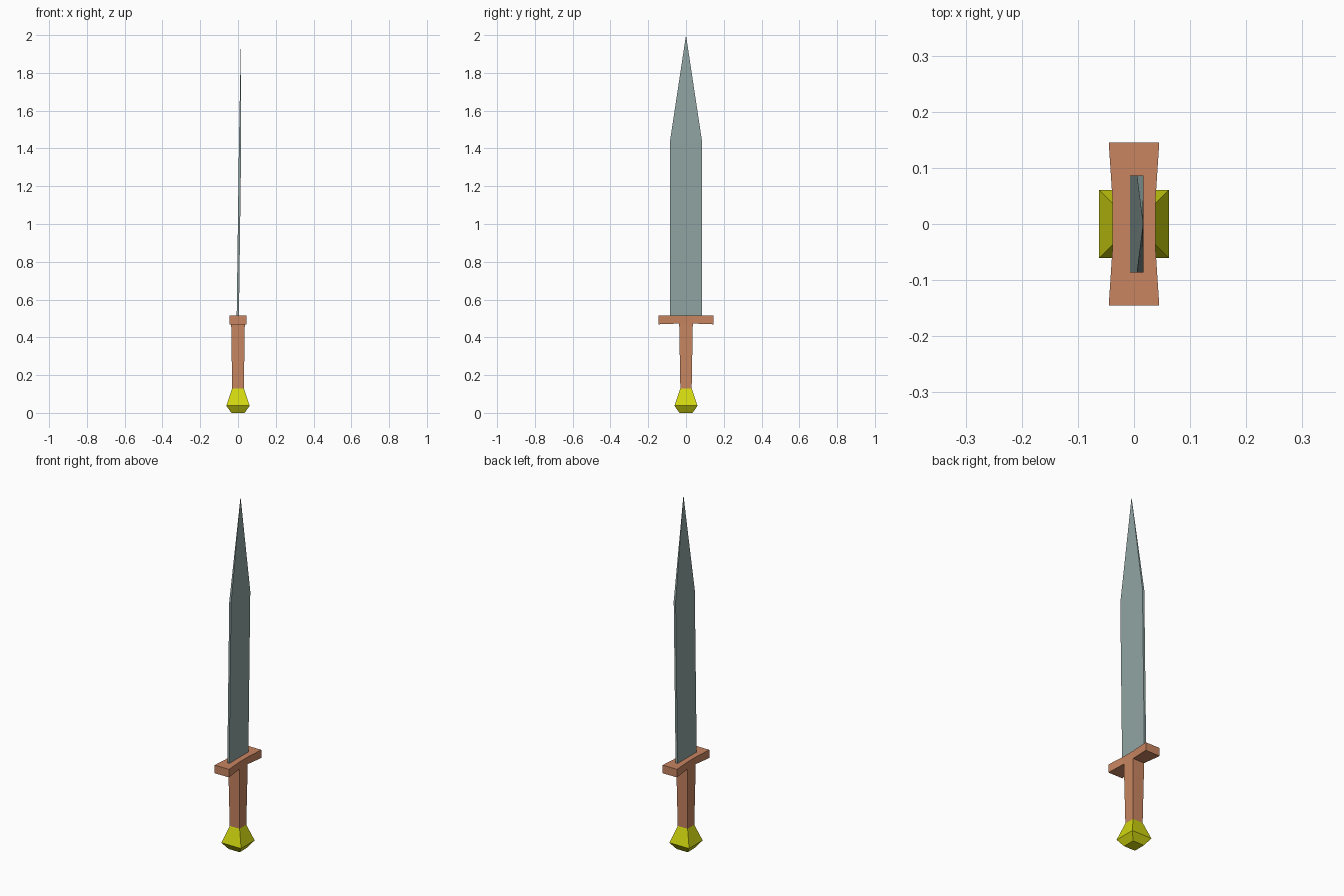
import bpy, bmesh

if "Cube" in bpy.data.objects:
    bpy.data.objects.remove(bpy.data.objects["Cube"])


def material(name, color):
    mat = bpy.data.materials.new(name)
    mat.diffuse_color = (*color, 1)
    mat.use_nodes = True
    mat.node_tree.nodes["Principled BSDF"].inputs["Base Color"].default_value = mat.diffuse_color
    return mat


def loft(sections):
    """Four-sided loft; each section is (z, centre x, half x, half y)."""
    bm = bmesh.new()
    rings = [[bm.verts.new((cx + sx * hx, sy * hy, z))
              for sx, sy in ((-1, -1), (1, -1), (1, 1), (-1, 1))]
             for z, cx, hx, hy in sections]
    for a, b in zip(rings, rings[1:]):
        for i in range(4):
            j = (i + 1) % 4
            bm.faces.new((a[i], a[j], b[j], b[i]))
    bm.faces.new(rings[0][::-1])
    bm.faces.new(rings[-1])
    return bm


def finish(bm, name, mat):
    bmesh.ops.recalc_face_normals(bm, faces=bm.faces)
    mesh = bpy.data.meshes.new(name)
    bm.to_mesh(mesh)
    bm.free()
    mesh.materials.append(mat)
    obj = bpy.data.objects.new(name, mesh)
    bpy.context.collection.objects.link(obj)


steel = material("steel", (0.28, 0.375, 0.367))
copper = material("copper", (0.58, 0.235, 0.12))
gold = material("gold", (0.64, 0.68, 0.005))

# Blade: leans slightly to +x, with all four corners merging at the tip
bm = loft([(0.51, -0.001, 0.006, 0.086),
           (1.43, 0.011, 0.006, 0.086),
           (2.0, 0.016, 0.0, 0.0)])
bmesh.ops.remove_doubles(bm, verts=bm.verts, dist=0.0001)
finish(bm, "blade", steel)

# Grip, with the crossguard arms extruded from its top band
bm = loft([(0.13, 0, 0.031, 0.030),
           (0.473, 0, 0.036, 0.036),
           (0.515, 0, 0.038, 0.038)])
bm.normal_update()
sides = [f for f in bm.faces
         if abs(f.normal.y) > 0.9 and f.calc_center_median().z > 0.48]
for face in bmesh.ops.extrude_discrete_faces(bm, faces=sides)["faces"]:
    for v in face.verts:
        v.co.y = 0.145 if v.co.y > 0 else -0.145
        v.co.x = 0.045 if v.co.x > 0 else -0.045
        v.co.z = 0.515 if v.co.z > 0.49 else 0.469
finish(bm, "grip_and_crossguard", copper)

# Pommel: faceted and square in plan
finish(loft([(0.0, 0, 0.035, 0.035),
             (0.038, 0, 0.062, 0.061),
             (0.13, 0, 0.031, 0.030)]), "pommel", gold)
